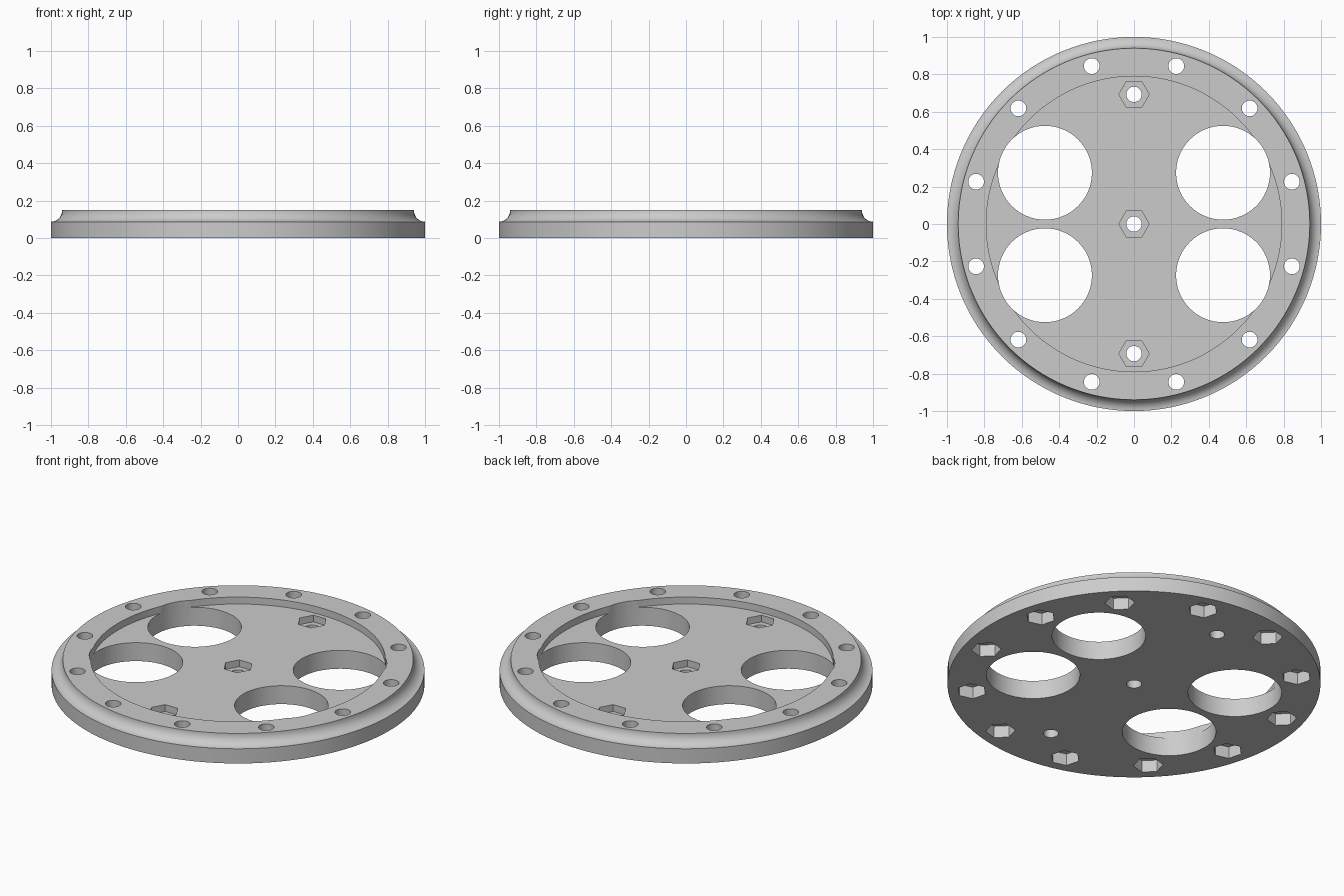
import bpy, bmesh, math
from mathutils import Matrix

if "Cube" in bpy.data.objects:
    bpy.data.objects.remove(bpy.data.objects["Cube"])

gray = bpy.data.materials.new("light gray")
gray.diffuse_color = (0.6, 0.6, 0.6, 1)
gray.use_nodes = True
gray.node_tree.nodes["Principled BSDF"].inputs["Base Color"].default_value = gray.diffuse_color


def make_object(name, bm):
    bmesh.ops.recalc_face_normals(bm, faces=bm.faces)
    mesh = bpy.data.meshes.new(name)
    bm.to_mesh(mesh)
    bm.free()
    obj = bpy.data.objects.new(name, mesh)
    bpy.context.collection.objects.link(obj)
    return obj


def add_prism(bm, x, y, z0, z1, radius, sides, first_corner=0.0):
    """Upright prism with its first corner at the given angle."""
    ring = [(x + radius * math.cos(first_corner + math.tau * i / sides),
             y + radius * math.sin(first_corner + math.tau * i / sides)) for i in range(sides)]
    low = [bm.verts.new((px, py, z0)) for px, py in ring]
    high = [bm.verts.new((px, py, z1)) for px, py in ring]
    bm.faces.new(low[::-1])
    bm.faces.new(high)
    for i in range(sides):
        j = (i + 1) % sides
        bm.faces.new((low[i], low[j], high[j], high[i]))


# Dimensions
TOP, FLOOR, RIM = 0.15, 0.109, 0.087
SEGMENTS = 128

# Plate profile: straight edge, concave cove, flange, shallow recess
profile = [(1.0, 0.0), (1.0, RIM)]
for i in range(1, 11):
    a = math.radians(9 * i)
    profile.append((1.0 - 0.06 * math.sin(a), TOP - (TOP - RIM) * math.cos(a)))
profile += [(0.79, TOP), (0.79, FLOOR)]

# Lathe the profile and close the floor and the underside
bm = bmesh.new()
rings = [[bm.verts.new((r * math.cos(math.tau * i / SEGMENTS), r * math.sin(math.tau * i / SEGMENTS), z))
          for i in range(SEGMENTS)] for r, z in profile]
for a, b in zip(rings, rings[1:]):
    for i in range(SEGMENTS):
        j = (i + 1) % SEGMENTS
        bm.faces.new((a[i], a[j], b[j], b[i]))
bm.faces.new(rings[0][::-1])
bm.faces.new(rings[-1])
plate = make_object("round_plate", bm)
plate.data.materials.append(gray)

# Through holes: four large ports, twelve flange bolts, three centre-line bolts
holes, pockets = bmesh.new(), bmesh.new()
for sx in (-1, 1):
    for sy in (-1, 1):
        add_prism(holes, sx * 0.476, sy * 0.274, -0.1, 0.3, 0.251, 64)
for k in range(12):
    a = math.radians(15 + 30 * k)
    x, y = 0.874 * math.cos(a), 0.874 * math.sin(a)
    add_prism(holes, x, y, -0.1, 0.3, 0.042, 32)
    # Hexagonal nut pocket in the underside, one flat facing outward
    add_prism(pockets, x, y, -0.1, 0.07, 0.08, 6, a + math.radians(30))
for y in (-0.693, 0, 0.693):
    add_prism(holes, 0, y, -0.1, 0.3, 0.041, 32)
    # Hexagonal nut pocket in the recess floor
    add_prism(pockets, 0, y, FLOOR - 0.04, 0.3, 0.081, 6)

cutters = [make_object("pocket_cutter", pockets), make_object("hole_cutter", holes)]
for cutter in cutters:
    cutter.hide_render = True
    cutter.data.materials.append(gray)
    mod = plate.modifiers.new(cutter.name, 'BOOLEAN')
    mod.operation = 'DIFFERENCE'
    mod.solver = 'EXACT'
    mod.object = cutter

# Apply the cuts, then remove the cutters
bpy.context.view_layer.objects.active = plate
plate.select_set(True)
for other in cutters:
    other.select_set(False)
for mod in list(plate.modifiers):
    bpy.ops.object.modifier_apply(modifier=mod.name)
for cutter in cutters:
    bpy.data.objects.remove(cutter)

bpy.ops.object.shade_smooth_by_angle(angle=math.radians(30))
